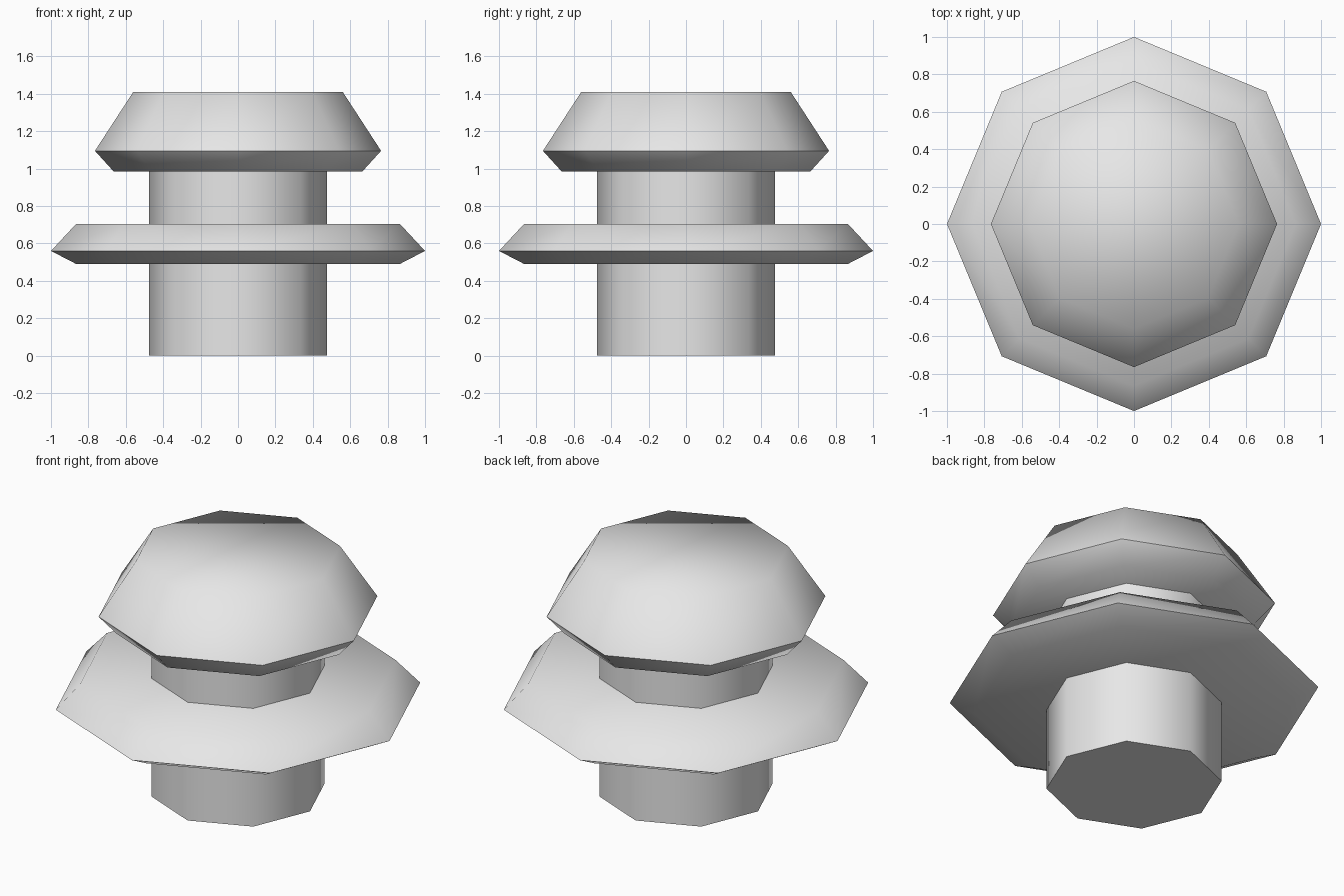
import bpy
import bmesh
from math import cos, sin, tau, radians

cube = bpy.data.objects.get("Cube")
if cube:
    bpy.data.objects.remove(cube, do_unlink=True)

SIDES = 8

grey = bpy.data.materials.new("light_grey")
grey.use_nodes = True
colour = (0.8, 0.8, 0.8, 1)
grey.diffuse_color = colour
grey.node_tree.nodes["Principled BSDF"].inputs["Base Color"].default_value = colour


def turned_part(name, profile):
    """Octagonal solid from (radius, height) pairs, listed bottom to top."""
    bm = bmesh.new()
    rings = [[bm.verts.new((r * cos(tau * i / SIDES), r * sin(tau * i / SIDES), z))
              for i in range(SIDES)] for r, z in profile]
    for low, high in zip(rings, rings[1:]):
        for i in range(SIDES):
            j = (i + 1) % SIDES
            bm.faces.new((low[i], low[j], high[j], high[i]))
    bm.faces.new(rings[0][::-1])
    bm.faces.new(rings[-1])
    mesh = bpy.data.meshes.new(name)
    bm.to_mesh(mesh)
    bm.free()
    mesh.materials.append(grey)
    obj = bpy.data.objects.new(name, mesh)
    bpy.context.collection.objects.link(obj)
    # Soft bevels, crisp rims
    bpy.ops.object.select_all(action='DESELECT')
    obj.select_set(True)
    bpy.context.view_layer.objects.active = obj
    bpy.ops.object.shade_smooth_by_angle(angle=radians(65))
    return obj


# Central post, wide collar, and domed cap
turned_part("stem", [(0.475, 0), (0.475, 1.05)])
turned_part("collar", [(0.865, 0.49), (1, 0.56), (0.865, 0.705)])
turned_part("cap", [(0.665, 0.985), (0.765, 1.095), (0.56, 1.41)])
